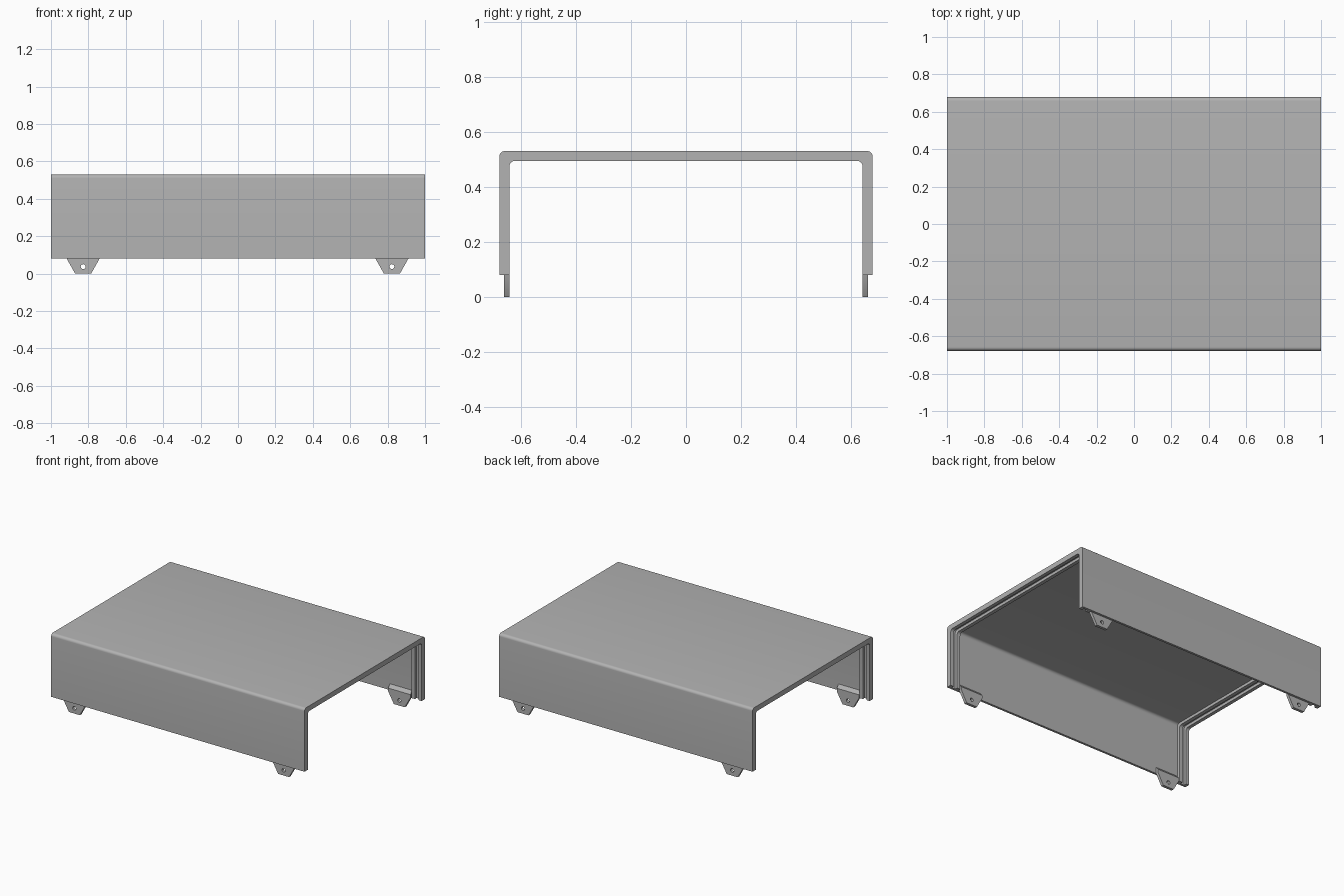
import bpy, bmesh, math

if "Cube" in bpy.data.objects:
    bpy.data.objects.remove(bpy.data.objects["Cube"], do_unlink=True)

grey = bpy.data.materials.new("plain grey")
grey.use_nodes = True
COLOUR = (0.45, 0.45, 0.45, 1)
grey.diffuse_color = COLOUR
grey.node_tree.nodes["Principled BSDF"].inputs["Base Color"].default_value = COLOUR

HALF_Y, TOP, BASE = 0.678, 0.53, 0.08      # outer size of the cover
RIB, SKIN, ROUND = 0.036, 0.016, 0.02      # rib depth, panel thickness, corner radius


def finish(bm, name):
    bmesh.ops.recalc_face_normals(bm, faces=bm.faces)
    mesh = bpy.data.meshes.new(name)
    bm.to_mesh(mesh)
    bm.free()
    mesh.materials.append(grey)
    obj = bpy.data.objects.new(name, mesh)
    bpy.context.collection.objects.link(obj)
    bpy.ops.object.select_all(action='DESELECT')
    obj.select_set(True)
    bpy.context.view_layer.objects.active = obj
    bpy.ops.object.shade_smooth_by_angle(angle=math.radians(30))
    return obj


def u_path(inset):
    """Upside-down U in the y-z plane with rounded corners."""
    side, top = HALF_Y - inset, TOP - inset
    half = [(side, BASE)]
    for i in range(7):
        a = math.pi / 2 * i / 6
        half.append((side - ROUND + ROUND * math.cos(a),
                     top - ROUND + ROUND * math.sin(a)))
    return half + [(-y, z) for y, z in reversed(half)]


# Cover: a wall section with two ribs and a groove at each end, swept along the U
end = [(1, 0), (1, RIB), (0.975, RIB), (0.975, SKIN),
       (0.946, SKIN), (0.946, RIB), (0.92, RIB), (0.92, SKIN)]
section = end + [(-x, d) for x, d in reversed(end)]
bm = bmesh.new()
rings = []
for (y0, z0), (y1, z1) in zip(u_path(0), u_path(RIB)):
    ring = []
    for x, d in section:
        t = d / RIB
        ring.append(bm.verts.new((x, y0 + (y1 - y0) * t, z0 + (z1 - z0) * t)))
    rings.append(ring)
n = len(section)
for a, b in zip(rings, rings[1:]):
    for i in range(n):
        j = (i + 1) % n
        bm.faces.new((a[i], a[j], b[j], b[i]))
bm.faces.new(rings[0])
bm.faces.new(rings[-1])
finish(bm, "cover")


def mounting_tab(name, cx, side):
    """Tapered tab with a screw hole and a sloped top, set on the inner wall."""
    bm = bmesh.new()
    layers = []
    for depth, top in ((RIB, 0.102), (SKIN, 0.125)):
        y = side * (HALF_Y - depth)
        outline = [(-0.043, 0), (0.043, 0), (0.088, BASE), (0.088, top),
                   (-0.088, top), (-0.088, BASE)]
        hole = [(0.013 * math.cos(math.tau * i / 16),
                 0.037 + 0.013 * math.sin(math.tau * i / 16)) for i in range(16)]
        loops, edges = [], []
        for pts in (outline, hole):
            vs = [bm.verts.new((cx + x, y, z)) for x, z in pts]
            edges += [bm.edges.new((v, vs[(i + 1) % len(vs)]))
                      for i, v in enumerate(vs)]
            loops.append(vs)
        bmesh.ops.triangle_fill(bm, edges=edges, use_beauty=True)
        layers.append(loops)
    for a, b in zip(*layers):
        for i in range(len(a)):
            j = (i + 1) % len(a)
            bm.faces.new((a[i], a[j], b[j], b[i]))
    finish(bm, name)


# Four tabs, one near each corner
for side, depth_name in ((-1, "front"), (1, "back")):
    for cx, side_name in ((-0.828, "right"), (0.823, "left")):
        mounting_tab(f"{depth_name}_{side_name}_tab", cx, side)
